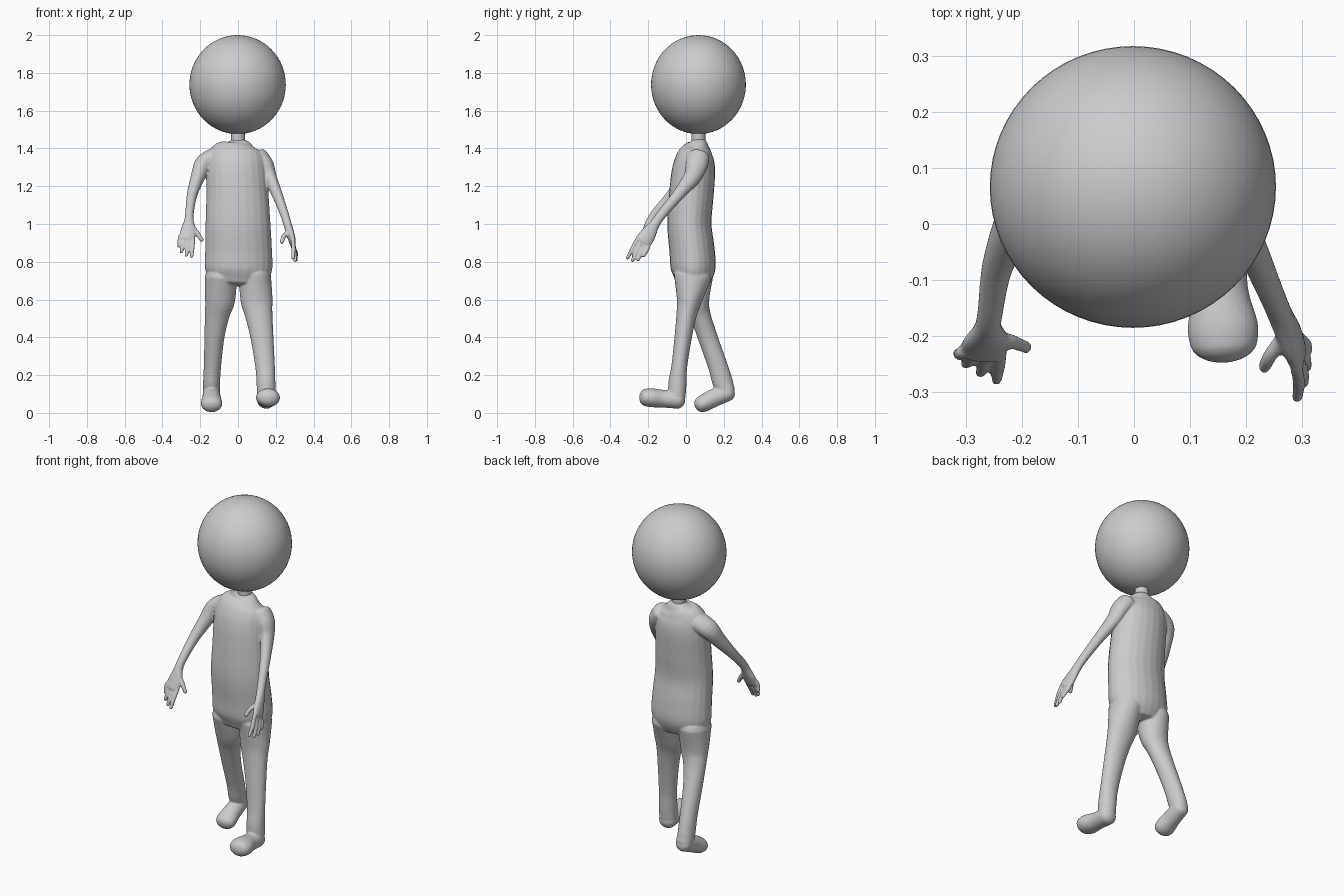
import bpy, bmesh, math
from mathutils import Vector

SEG = 24
body = bmesh.new()


def spline(keys, steps=5):
    """Catmull-Rom through (x, y, z, radius_a, radius_b) sections."""
    k = [keys[0]] + list(keys) + [keys[-1]]
    out = []
    for i in range(1, len(k) - 2):
        for s in range(steps):
            t = s / steps
            out.append([0.5 * (2 * b + (c - a) * t + (2 * a - 5 * b + 4 * c - d) * t * t
                               + (3 * b - a - 3 * c + d) * t ** 3)
                        for a, b, c, d in zip(*k[i - 1:i + 3])])
    return out + [list(keys[-1])]


def tube(keys, dome=0.8):
    """Closed elliptical tube with rounded ends, added to the body mesh."""
    secs = spline(keys)
    pts = [Vector(s[:3]) for s in secs]
    n = len(secs)
    rings = []
    for i, s in enumerate(secs):
        t = (pts[min(i + 1, n - 1)] - pts[max(i - 1, 0)]).normalized()
        u = Vector((1, 0, 0))
        u = (u - t * u.dot(t)).normalized()
        v = t.cross(u)
        ring = [(pts[i], s[3], s[4])]
        if i in (0, n - 1):
            sign = -1 if i == 0 else 1
            h = dome * min(s[3], s[4])
            caps = [(pts[i] + t * sign * h * math.sin(a), s[3] * math.cos(a), s[4] * math.cos(a))
                    for a in (0.35, 0.7, 1.05, 1.4)]
            ring = caps[::-1] + ring if i == 0 else ring + caps
        for c, a, b in ring:
            rings.append([body.verts.new(c + u * a * math.cos(w) + v * b * math.sin(w))
                          for w in (2 * math.pi * j / SEG for j in range(SEG))])
    for r0, r1 in zip(rings, rings[1:]):
        for j in range(SEG):
            m = (j + 1) % SEG
            body.faces.new((r0[j], r0[m], r1[m], r1[j]))
    body.faces.new(rings[0][::-1])
    body.faces.new(rings[-1])


def finger(base, tip, bend=(0, 0, 0), r=0.0115):
    b, t = Vector(base), Vector(tip)
    mid = (b + t) / 2 + Vector(bend)
    tube([(*b, r, r), (*mid, r, r), (*t.lerp(mid, 0.15), r * 0.85, r * 0.85)])


# torso
tube([(0, .035, .69, .15, .09), (.003, .038, .76, .178, .118), (.003, .032, .86, .177, .12),
      (0, .018, 1.0, .172, .117), (-.003, .028, 1.15, .165, .118), (-.008, .04, 1.28, .16, .115),
      (-.008, .05, 1.355, .15, .1), (-.004, .06, 1.4, .125, .075), (0, .065, 1.425, .075, .052),
      (0, .065, 1.445, .038, .036)], 0.2)

# forward leg and foot
tube([(.09, .035, .72, .085, .10), (.098, .018, .6, .085, .068), (.11, .003, .52, .073, .054),
      (.127, -.015, .4, .061, .046), (.143, -.035, .25, .052, .042), (.148, -.045, .16, .05, .048),
      (.15, -.048, .09, .05, .046)])
tube([(.15, -.042, .07, .05, .048), (.153, -.12, .075, .051, .047), (.158, -.18, .08, .063, .05),
      (.16, -.21, .082, .061, .047)])

# trailing leg and foot with raised heel
tube([(-.09, .045, .72, .085, .10), (-.095, .055, .6, .08, .07), (-.11, .075, .52, .066, .055),
      (-.125, .115, .4, .053, .052), (-.135, .168, .25, .046, .052), (-.14, .195, .16, .045, .054),
      (-.14, .215, .12, .045, .045)])
tube([(-.14, .222, .108, .045, .045), (-.14, .15, .08, .049, .048), (-.14, .095, .052, .057, .046),
      (-.14, .08, .045, .055, .043)])

# arm on +x, palm facing inward
tube([(.11, .065, 1.355, .05, .06), (.145, .055, 1.31, .045, .058), (.17, .03, 1.245, .036, .045),
      (.21, -.045, 1.15, .028, .031), (.245, -.125, 1.055, .023, .026), (.262, -.165, 1.0, .022, .027),
      (.278, -.2, .945, .021, .042), (.29, -.228, .905, .017, .045)], 0.6)
tips = [(.29, -.314, .81), (.303, -.287, .798), (.309, -.257, .803), (.311, -.226, .828)]
for i, tip in enumerate(tips):
    s = .036 - .024 * i
    finger((.29, -.228 - .8 * s, .9 + .6 * s), tip, (.004, 0, 0))
finger((.268, -.2, .96), (.23, -.26, .898), (-.006, -.004, .006), .013)

# arm on -x, palm facing back
tube([(-.12, .06, 1.355, .05, .06), (-.18, .045, 1.32, .048, .055), (-.212, 0, 1.25, .038, .042),
      (-.243, -.075, 1.155, .028, .029), (-.256, -.155, 1.065, .023, .024),
      (-.26, -.185, 1.02, .025, .023), (-.262, -.208, .97, .041, .021),
      (-.272, -.23, .92, .043, .018)], 0.6)
tips = [(-.314, -.23, .878), (-.302, -.25, .845), (-.275, -.268, .826), (-.246, -.282, .82)]
for i, tip in enumerate(tips):
    finger((-.306 + .023 * i, -.228, .935 - .004 * i), tip, (0, -.003, 0))
finger((-.245, -.203, .985), (-.186, -.222, .906), (-.006, .004, .014), .013)

# fuse all limbs into one smooth skin
bmesh.ops.recalc_face_normals(body, faces=body.faces)
mesh = bpy.data.meshes.new("body")
body.to_mesh(mesh)
body.free()
obj = bpy.data.objects.new("body", mesh)
bpy.context.collection.objects.link(obj)
rm = obj.modifiers.new("fuse", 'REMESH')
rm.mode = 'VOXEL'
rm.voxel_size = 0.005
rm.use_smooth_shade = True
sm = obj.modifiers.new("soften", 'SMOOTH')
sm.factor = 0.5
sm.iterations = 6

# neck
bpy.ops.mesh.primitive_cylinder_add(vertices=32, radius=.037, depth=.1, location=(0, .065, 1.46))
bpy.context.object.name = "neck"
bpy.ops.object.shade_smooth_by_angle()

# head
bpy.ops.mesh.primitive_uv_sphere_add(segments=64, ring_count=32, radius=1, location=(-.002, .066, 1.738))
head = bpy.context.object
head.name = "head"
head.scale = (.255, .251, .262)
bpy.ops.object.transform_apply(location=False, rotation=False, scale=True)
bpy.ops.object.shade_smooth()
